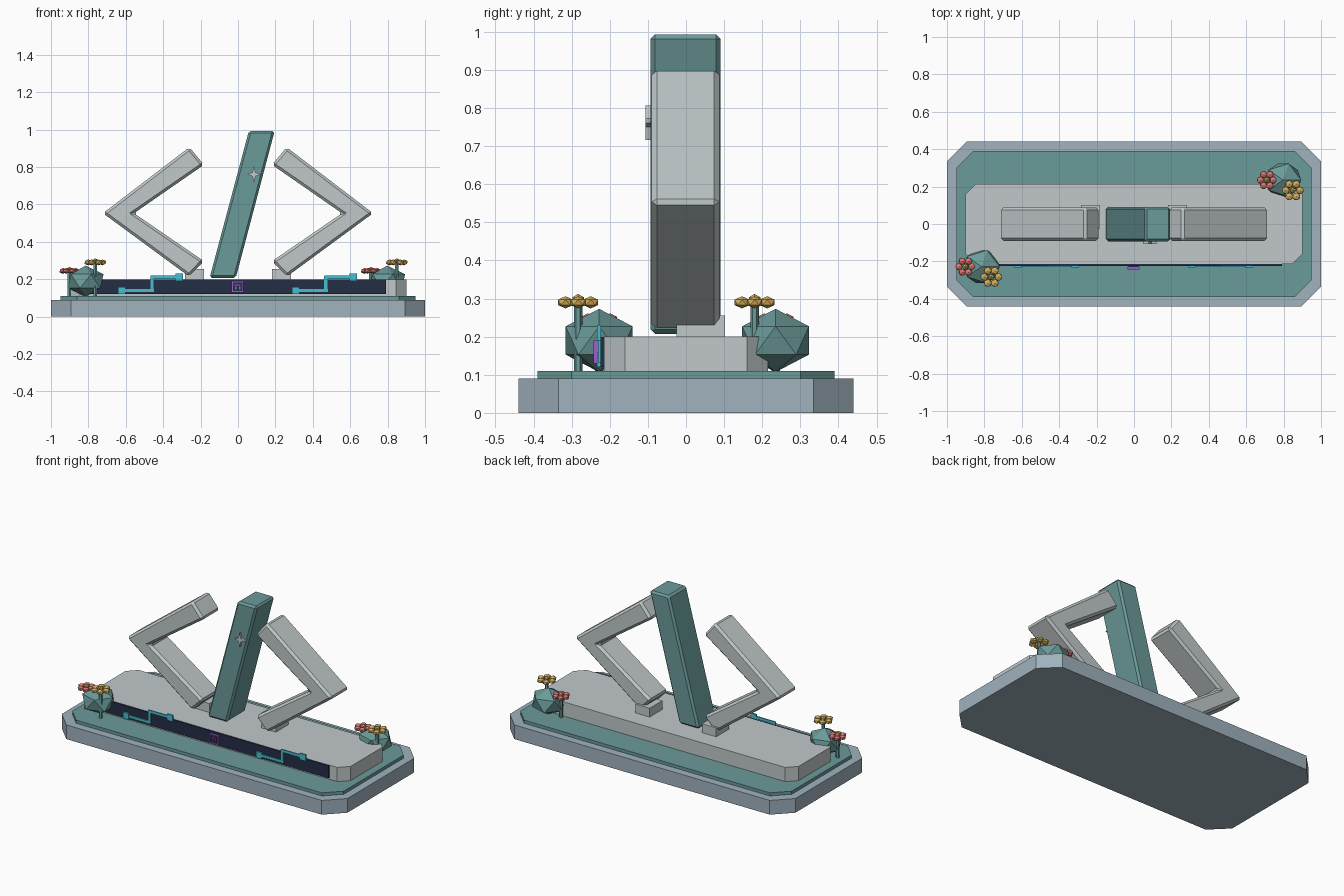
import bpy, bmesh, math
from mathutils import Matrix, Vector

if "Cube" in bpy.data.objects:
    bpy.data.objects.remove(bpy.data.objects["Cube"])


def material(name, rgb):
    m = bpy.data.materials.new(name)
    lin = [((c / 255 + 0.055) / 1.055) ** 2.4 for c in rgb]
    m.diffuse_color = (*lin, 1)
    m.use_nodes = True
    m.node_tree.nodes["Principled BSDF"].inputs["Base Color"].default_value = m.diffuse_color
    return m


SLATE = material("slate blue", (160, 178, 190))
TEAL = material("muted teal", (106, 155, 153))
GREY = material("pale grey", (193, 201, 202))
NAVY = material("dark navy", (36, 46, 70))
CYAN = material("circuit cyan", (72, 190, 208))
PURPLE = material("chip purple", (160, 92, 212))
PINK = material("coral pink", (222, 122, 116))
YELLOW = material("straw yellow", (212, 176, 92))


def finish(bm, name, mat, bevel=0):
    bmesh.ops.recalc_face_normals(bm, faces=bm.faces)
    if bevel:
        edges = [e for e in bm.edges if e.calc_face_angle(0) > 0.1]
        bmesh.ops.bevel(bm, geom=edges, offset=bevel, segments=1,
                        profile=0.5, affect='EDGES')
    me = bpy.data.meshes.new(name)
    bm.to_mesh(me)
    bm.free()
    me.materials.append(mat)
    ob = bpy.data.objects.new(name, me)
    bpy.context.collection.objects.link(ob)
    return ob


def extrude(name, pts, vec, mat, bevel=0):
    bm = bmesh.new()
    face = bm.faces.new([bm.verts.new(p) for p in pts])
    new = bmesh.ops.extrude_face_region(bm, geom=[face], use_keep_orig=True)["geom"]
    bmesh.ops.translate(bm, vec=vec,
                        verts=[g for g in new if isinstance(g, bmesh.types.BMVert)])
    return finish(bm, name, mat, bevel)


def front_prism(name, profile, y0, y1, mat, bevel=0):
    return extrude(name, [(x, y0, z) for x, z in profile], (0, y1 - y0, 0), mat, bevel)


def slab(name, hx, hy, cut, z0, z1, mat):
    corner = [(hx, hy - cut), (hx - cut, hy)]
    pts = (corner + [(-x, y) for x, y in reversed(corner)]
           + [(-x, -y) for x, y in corner] + [(x, -y) for x, y in reversed(corner)])
    return extrude(name, [(x, y, z0) for x, y in pts], (0, 0, z1 - z0), mat)


def boxes(name, spans, mat):
    """Several boxes in one object, each (x0, x1, y0, y1, z0, z1)."""
    bm = bmesh.new()
    for x0, x1, y0, y1, z0, z1 in spans:
        mtx = (Matrix.Translation(((x0 + x1) / 2, (y0 + y1) / 2, (z0 + z1) / 2))
               @ Matrix.Diagonal((x1 - x0, y1 - y0, z1 - z0, 1)))
        bmesh.ops.create_cube(bm, size=1, matrix=mtx)
    return finish(bm, name, mat)


def balls(name, centers, scale, mat):
    bm = bmesh.new()
    for c in centers:
        bmesh.ops.create_icosphere(bm, subdivisions=1, radius=1,
                                   matrix=Matrix.Translation(c) @ Matrix.Diagonal((*scale, 1)))
    return finish(bm, name, mat)


# Stepped plinth
slab("plinth_base", 1.0, 0.44, 0.106, 0, 0.09, SLATE)
slab("plinth_step", 0.95, 0.39, 0.09, 0.09, 0.11, TEAL)
slab("plinth_deck", 0.90, 0.215, 0.055, 0.11, 0.20, GREY)

# Angled arms left and right, with small feet behind
chevron = [(-0.722, 0.553), (-0.26, 0.906), (-0.182, 0.812), (-0.556, 0.553),
           (-0.182, 0.297), (-0.262, 0.215)]
for side, s in (("left", 1), ("right", -1)):
    front_prism(side + "_chevron", [(s * x, z) for x, z in chevron],
                -0.09, 0.088, GREY, 0.014)
    x0, x1 = sorted((s * -0.283, s * -0.183))
    boxes(side + "_foot", [(x0, x1, -0.025, 0.102, 0.20, 0.256)], GREY)

# Slanted centre bar and its star
front_prism("slanted_bar", [(-0.152, 0.207), (-0.012, 0.207), (0.196, 0.993), (0.058, 0.993)],
            -0.093, 0.091, TEAL, 0.012)
star = []
for i in range(8):
    r = 0.045 if i % 2 == 0 else 0.015
    a = i * math.pi / 4
    star.append((0.085 + r * 0.8 * math.cos(a), 0.761 + r * math.sin(a)))
front_prism("star", star, -0.106, -0.092, GREY)

# Circuit panel on the front of the deck
boxes("circuit_panel", [(-0.79, 0.79, -0.224, -0.213, 0.12, 0.199)], NAVY)
for name, x in (("left", -0.642), ("right", 0.288)):
    y0, y1 = -0.231, -0.223
    boxes(name + "_circuit_trace", [
        (x, x + 0.04, y0 - 0.002, y1, 0.12, 0.16),
        (x + 0.03, x + 0.192, y0, y1, 0.132, 0.149),
        (x + 0.173, x + 0.19, y0, y1, 0.135, 0.218),
        (x + 0.175, x + 0.315, y0, y1, 0.202, 0.219),
        (x + 0.307, x + 0.347, y0 - 0.002, y1, 0.19, 0.23)], CYAN)

# Small chip in the middle: dark body, purple frame, pins and bars
boxes("chip_body", [(-0.03, 0.026, -0.236, -0.223, 0.134, 0.186)], NAVY)
cx, cz, h, w = -0.002, 0.16, 0.032, 0.007
frame = [(cx - h, cx + h, -0.243, -0.23, z, z + w) for z in (cz - h + 0.002, cz + h - w - 0.002)]
frame += [(x, x + w, -0.243, -0.23, cz - h + 0.004, cz + h - 0.004) for x in (cx - h, cx + h - w)]
frame += [(cx + d - 0.004, cx + d + 0.004, -0.243, -0.23, 0.145, 0.162) for d in (-0.011, 0.011)]
frame += [(cx - 0.016, cx + 0.016, -0.243, -0.23, 0.166, 0.171)]
boxes("chip_frame", frame, PURPLE)


# Bushes with two flowers each
def flower(name, x, y, z, ring, petal, mat):
    petals = [(x + ring * math.cos(a), y + ring * math.sin(a), z)
              for a in (i * math.pi / 3 for i in range(6))]
    balls(name + "_petals", petals, (petal, petal, 0.016), mat)
    balls(name + "_centre", [(x, y, z + 0.006)], (0.018, 0.018, 0.016), YELLOW)
    bm = bmesh.new()
    bmesh.ops.create_cone(bm, cap_ends=True, segments=6, radius1=0.011, radius2=0.011,
                          depth=z - 0.11, matrix=Matrix.Translation((x, y, (z + 0.11) / 2)))
    finish(bm, name + "_stem", TEAL)


for side, bx, by in (("left", -0.815, -0.228), ("right", 0.797, 0.235)):
    balls(side + "_bush", [(bx, by, 0.19)], (0.108, 0.103, 0.083), TEAL)
    flower(side + "_pink_flower", bx - 0.087, by, 0.245, 0.034, 0.021, PINK)
    flower(side + "_yellow_flower", bx + 0.052, by - 0.055, 0.29, 0.038, 0.023, YELLOW)
